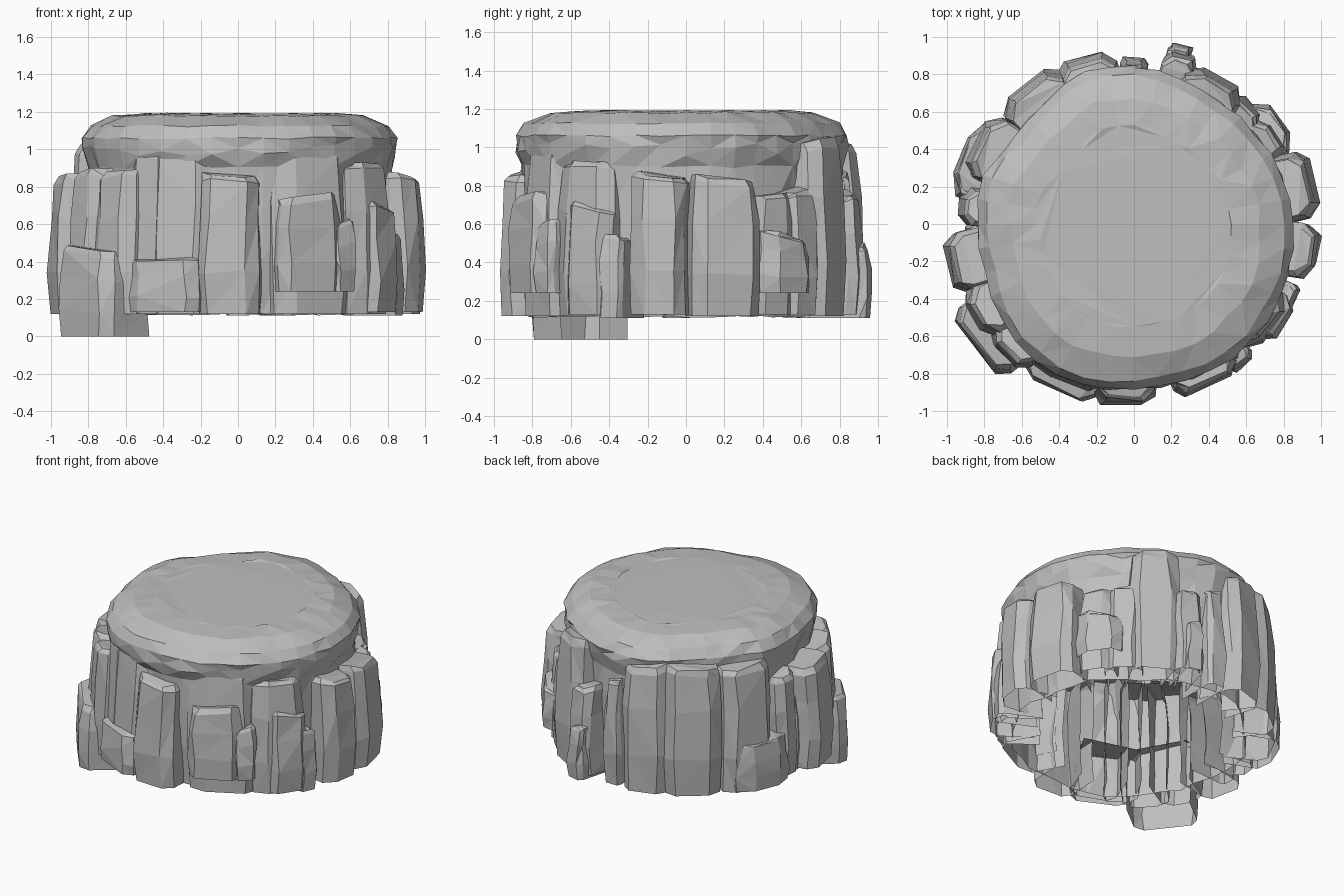
import bpy
import bmesh
import random
from math import sin, cos, radians, tau
from mathutils import Vector

random.seed(4)
if "Cube" in bpy.data.objects:
    bpy.data.objects.remove(bpy.data.objects["Cube"])

stone = bpy.data.materials.new("grey stone")
stone.use_nodes = True
GREY = (0.52, 0.52, 0.52, 1)
stone.diffuse_color = GREY
stone.node_tree.nodes["Principled BSDF"].inputs["Base Color"].default_value = GREY


def jitter(amount):
    return random.uniform(-amount, amount)


def loft(name, rings, first):
    """Skin stacked rings and close the top; first=0 wraps round, first=1 leaves the back open."""
    bm = bmesh.new()
    loops = [[bm.verts.new(point) for point in ring] for ring in rings]
    for low, high in zip(loops, loops[1:]):
        for i in range(first, len(low)):
            bm.faces.new((low[i - 1], low[i], high[i], high[i - 1]))
    bm.faces.new(loops[-1])
    bmesh.ops.triangulate(bm, faces=bm.faces[:])
    mesh = bpy.data.meshes.new(name)
    bm.to_mesh(mesh)
    bm.free()
    mesh.materials.append(stone)
    bpy.context.collection.objects.link(bpy.data.objects.new(name, mesh))


# Plan outline: radius at equal angles, counter-clockwise from +x
OUTLINE = [.84, .83, .81, .79, .81, .84, .85, .8, .78, .85,
           .84, .83, .87, .9, .9, .88, .88, .89, .88, .87]


def outline_ring(scale, z, rough, rough_z):
    ring = []
    count = len(OUTLINE) * 2
    for i in range(count):
        angle = tau * i / count
        radius = (OUTLINE[i // 2] + OUTLINE[(i + 1) // 2 % len(OUTLINE)]) / 2
        radius = radius * scale + jitter(rough)
        ring.append((radius * cos(angle), radius * sin(angle), z + jitter(rough_z)))
    return ring


# Hollow dome, open underneath: steep wall, ragged lip and flat rounded crown
wall_profile = [(.93, .12), (.95, .4), (.96, .7), (.965, .9)]
crown_profile = [(1, 1.06), (.95, 1.125), (.8, 1.18), (.62, 1.19)]
loft("rock_dome",
     [outline_ring(scale, z, .015, .01) for scale, z in wall_profile]
     + [outline_ring(1, .99, .012, .035)]
     + [outline_ring(scale, z, .012, .006) for scale, z in crown_profile], 0)


def pillar(name, angle, reach, width, bottom, top, depth=.3):
    """Hollow faceted stone block facing outwards at an angle around the rock."""
    out = Vector((cos(radians(angle)), sin(radians(angle)), 0))
    side = Vector((-out.y, out.x, 0))
    chamfer = min(.06, width / 4)
    left, right = -.3 + jitter(.1), .3 + jitter(.1)
    section = [(-.5, -depth), (-.5, -chamfer), (left, 0),
               (right, 0), (.5, -chamfer), (.5, -depth)]
    height = top - bottom
    slope = jitter(.06)
    rings = []
    # share of the height, width scale, inward lean
    for share, scale, lean in ((0, .96, .015), (.3, 1, 0), (.68, .98, .015),
                               (.95, .92, .035), (1, .82, .055)):
        rough = .014 if share else 0
        ring = []
        for u, v in section:
            point = side * (u * width * scale + jitter(rough))
            point += out * (reach + v - lean * min(1, height * 1.4) + jitter(rough / 2))
            point.z = bottom + height * share + slope * u * share + jitter(rough)
            ring.append(point)
        rings.append(ring)
    loft(name, rings, 1)


# Main wall of pillars: angle, width, top. Shorter ones stand further out
wall = [(-93, .33, .86), (-62, .46, 1), (-37, .36, .93), (13, .37, .84), (60, .34, 1.04),
        (107, .32, 1.03), (128, .38, 1.03), (152, .36, 1.01), (192, .32, .86),
        (210, .3, .88), (225, .32, .88), (236, .24, 1), (249, .34, 1)]
for angle, width, top in wall:
    a = radians(angle)
    reach = .9 + (1 - top) / 2 + .05 * max(0, -cos(a)) + .04 * max(0, sin(a))
    pillar("wall_pillar", angle, reach, width, .12, top)

# Slim slivers filling the crevices: angle, reach, top
for angle, reach, top in ((-25, .96, .54), (75, .99, .49), (90, .89, .86), (184, .9, .66)):
    pillar("sliver", angle, reach, .13, .11, top)

# Broad blocks leaning against the wall: angle, reach, width, top
for angle, reach, width, top in ((-116, .98, .44, .41), (-9, 1, .3, .86), (-34, .97, .28, .7),
                                 (33, .91, .24, .76), (45, .9, .26, .78), (74, .95, .19, .76),
                                 (158, 1, .42, .46), (174, .94, .19, .85)):
    pillar("leaning_block", angle, reach, width, .13, top)

# Blocks whose undersides hang clear of the base: angle, width, top
for angle, width, top in ((-65, .36, .75), (-52, .14, .61), (35, .32, .54)):
    pillar("hanging_block", angle, .96, width, .24, top)

# Low block that reaches down to the ground
pillar("foot_block", 218, 1.08, .45, 0, .46)
